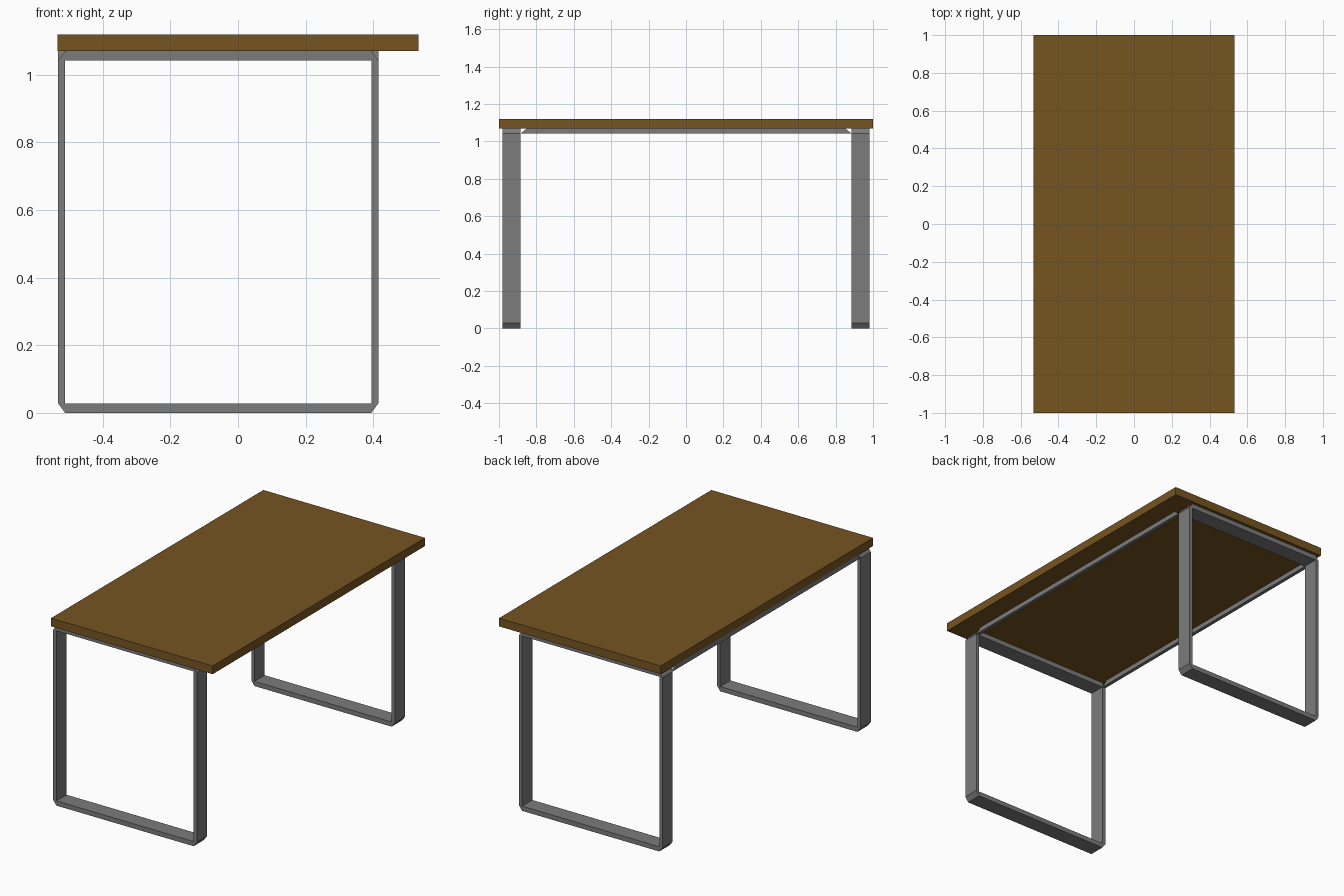
import bpy, bmesh

if "Cube" in bpy.data.objects:
    bpy.data.objects.remove(bpy.data.objects["Cube"])


def material(name, color):
    m = bpy.data.materials.new(name)
    m.diffuse_color = color
    m.use_nodes = True
    m.node_tree.nodes["Principled BSDF"].inputs["Base Color"].default_value = m.diffuse_color
    return m


WOOD = material("wood", (0.18, 0.09, 0.015, 1))
STEEL = material("steel", (0.2, 0.2, 0.2, 1))


def finish(name, bm, mat):
    bmesh.ops.recalc_face_normals(bm, faces=bm.faces)
    me = bpy.data.meshes.new(name)
    bm.to_mesh(me)
    bm.free()
    me.materials.append(mat)
    ob = bpy.data.objects.new(name, me)
    bpy.context.collection.objects.link(ob)
    return ob


def prism(bm, points, direction):
    # extrude a flat polygon along a vector
    face = bm.faces.new([bm.verts.new(p) for p in points])
    ext = bmesh.ops.extrude_face_region(bm, geom=[face], use_keep_orig=True)
    moved = [v for v in ext["geom"] if isinstance(v, bmesh.types.BMVert)]
    bmesh.ops.translate(bm, verts=moved, vec=direction)


X0, X1 = -0.532, 0.415      # outer frame sides
XI0, XI1 = -0.511, 0.394    # inner frame sides
ZI0, ZI1, ZT = 0.028, 1.042, 1.07
Y_OUT, Y_IN = 0.981, 0.885

# table top slab
bm = bmesh.new()
prism(bm, [(-0.533, -1, ZT), (0.533, -1, ZT), (0.533, 1, ZT), (-0.533, 1, ZT)],
      (0, 0, 0.049))
finish("table_top", bm, WOOD)

# leg loops: chamfered outer outline, square inner opening
outer = [(XI0, 0), (XI1, 0), (X1, ZI0), (X1, ZI1),
         (XI1, ZT), (XI0, ZT), (X0, ZI1), (X0, ZI0)]
inner = [(XI0, ZI0), (XI1, ZI0), (XI1, ZI0), (XI1, ZI1),
         (XI1, ZI1), (XI0, ZI1), (XI0, ZI1), (XI0, ZI0)]


def leg_loop(name, ya, yb):
    bm = bmesh.new()
    rings = [[bm.verts.new((x, y, z)) for x, z in pts]
             for pts, y in ((outer, ya), (outer, yb), (inner, yb), (inner, ya))]
    for r in range(4):
        a, b = rings[r], rings[(r + 1) % 4]
        for i in range(8):
            j = (i + 1) % 8
            bm.faces.new((a[i], a[j], b[j], b[i]))
    bmesh.ops.remove_doubles(bm, verts=bm.verts, dist=1e-5)
    finish(name, bm, STEEL)


leg_loop("front_leg_loop", -Y_OUT, -Y_IN)
leg_loop("back_leg_loop", Y_IN, Y_OUT)

# side rails with sloped ends, under the top
for name, xa, xb in (("left_rail", X0, XI0), ("right_rail", XI1, X1)):
    bm = bmesh.new()
    prism(bm, [(xa, -Y_IN, ZI1), (xa, Y_IN, ZI1), (xa, 0.85, ZT), (xa, -0.85, ZT)],
          (xb - xa, 0, 0))
    finish(name, bm, STEEL)
